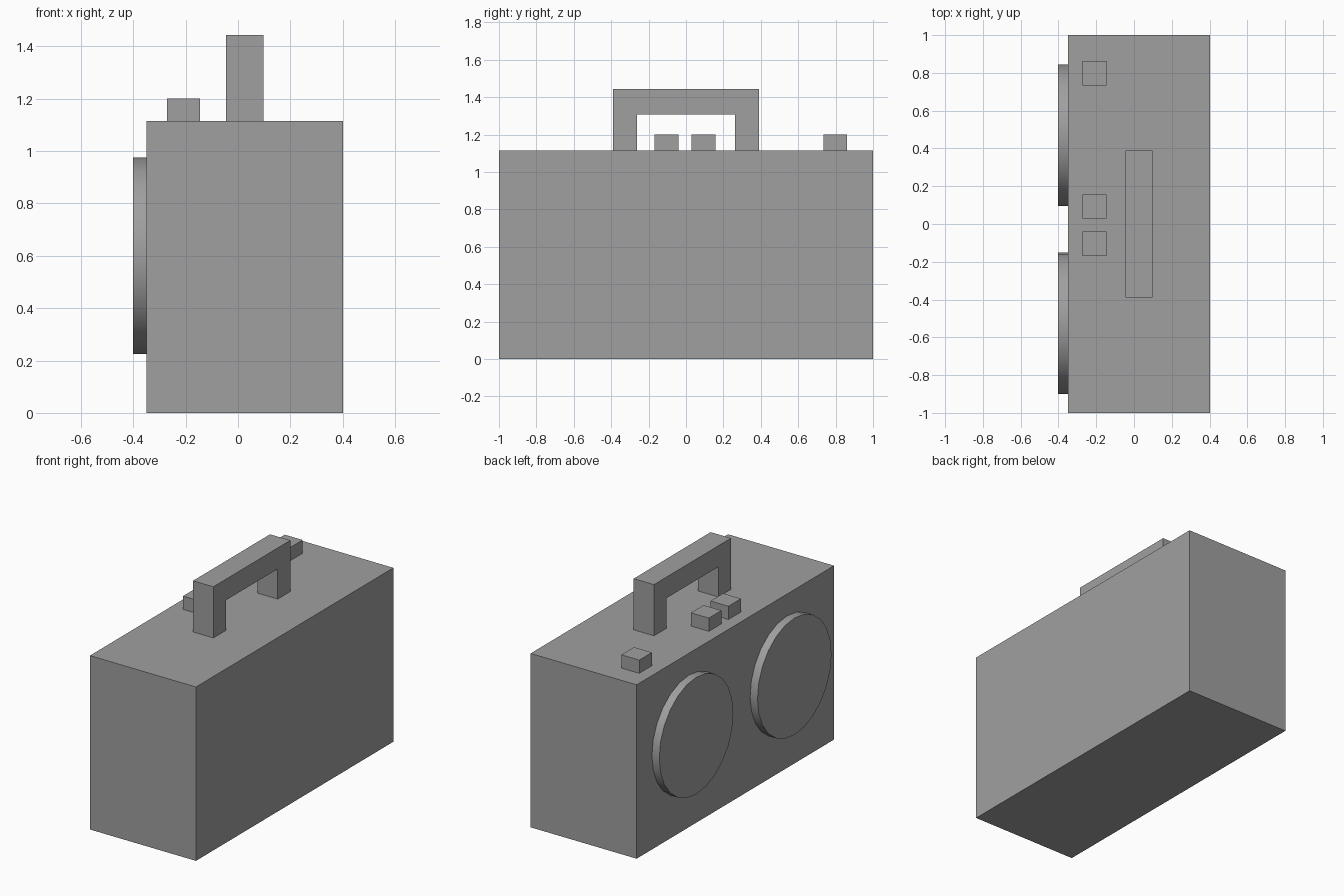
import bpy
import bmesh
import math

cube = bpy.data.objects.get("Cube")
if cube:
    bpy.data.objects.remove(cube, do_unlink=True)

grey = bpy.data.materials.new("plain_grey")
grey.use_nodes = True
colour = (0.35, 0.35, 0.35, 1)
grey.diffuse_color = colour
grey.node_tree.nodes["Principled BSDF"].inputs["Base Color"].default_value = colour


def finish(ob, name):
    ob.name = name
    ob.data.name = name
    ob.data.materials.append(grey)
    return ob


def box(name, x, y, z):
    """Box from (low, high) spans on each axis."""
    bpy.ops.mesh.primitive_cube_add(size=1)
    ob = finish(bpy.context.object, name)
    spans = (x, y, z)
    for v in ob.data.vertices:
        v.co = [lo if c < 0 else hi for c, (lo, hi) in zip(v.co, spans)]
    return ob


def prism(name, outline, x0, x1):
    """Extrude a (y, z) outline along x."""
    bm = bmesh.new()
    face = bm.faces.new([bm.verts.new((x0, y, z)) for y, z in outline])
    out = bmesh.ops.extrude_face_region(bm, geom=[face])
    moved = [g for g in out["geom"] if isinstance(g, bmesh.types.BMVert)]
    bmesh.ops.translate(bm, verts=moved, vec=(x1 - x0, 0, 0))
    bmesh.ops.recalc_face_normals(bm, faces=bm.faces)
    mesh = bpy.data.meshes.new(name)
    bm.to_mesh(mesh)
    bm.free()
    ob = bpy.data.objects.new(name, mesh)
    bpy.context.collection.objects.link(ob)
    return finish(ob, name)


SIDE, TOP = -0.35, 1.115

# Case
box("body", (SIDE, 0.402), (-1, 1), (0, TOP))

# Carrying handle, one arch outline mirrored across y
half = [(0.39, 1.443), (0.39, TOP), (0.262, TOP), (0.262, 1.308)]
prism("handle", half + [(-y, z) for y, z in reversed(half)], -0.046, 0.098)

# Control buttons
for i, y in enumerate((-0.105, 0.093, 0.798)):
    box(f"button_{i + 1}", (-0.272, -0.145), (y - 0.064, y + 0.064), (TOP, 1.2))

# Round speakers on the side
for name, y in (("speaker_rear", 0.47), ("speaker_front", -0.525)):
    bpy.ops.mesh.primitive_cylinder_add(
        vertices=24, radius=0.375, depth=0.052,
        location=(SIDE - 0.026, y, 0.6), rotation=(0, math.pi / 2, 0))
    finish(bpy.context.object, name)
    bpy.ops.object.shade_smooth_by_angle(angle=math.radians(30))
